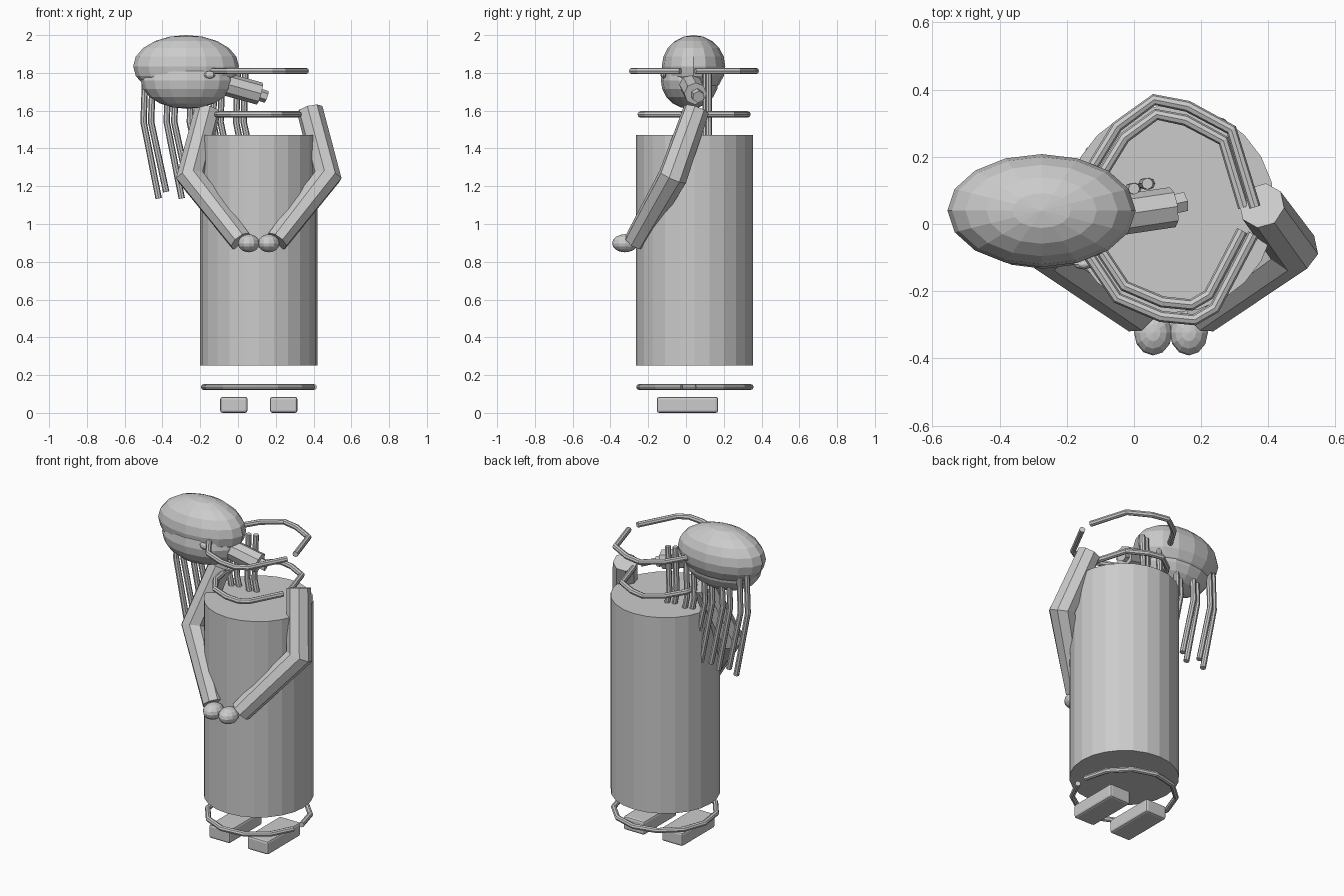
import bpy
from math import sin, cos, pi, radians
from mathutils import Vector

cube = bpy.data.objects.get("Cube")
if cube:
    bpy.data.objects.remove(cube, do_unlink=True)

CX, CY = 0.11, 0.045   # body axis

clay = bpy.data.materials.new("plain_grey")
clay.use_nodes = True
clay.diffuse_color = (0.6, 0.6, 0.6, 1)
clay.node_tree.nodes["Principled BSDF"].inputs["Base Color"].default_value = (0.6, 0.6, 0.6, 1)


def finish(name):
    ob = bpy.context.object
    ob.name = name
    ob.data.materials.append(clay)
    return ob


def ball(name, loc, radii, segments=16, rings=10):
    bpy.ops.mesh.primitive_uv_sphere_add(segments=segments, ring_count=rings, radius=1, location=loc)
    ob = finish(name)
    ob.scale = radii
    return ob


def rod(name, a, b, radius, sides):
    a, b = Vector(a), Vector(b)
    bpy.ops.mesh.primitive_cylinder_add(vertices=sides, radius=radius, depth=(b - a).length,
                                        location=(a + b) / 2)
    ob = finish(name)
    ob.rotation_euler = (b - a).to_track_quat('Z', 'Y').to_euler()
    return ob


def tube(name, points, radius, widths=None):
    curve = bpy.data.curves.new(name, 'CURVE')
    curve.dimensions = '3D'
    curve.bevel_depth = radius
    curve.bevel_resolution = 2
    curve.use_fill_caps = True
    spline = curve.splines.new('POLY')
    spline.points.add(len(points) - 1)
    for i, p in enumerate(points):
        spline.points[i].co = (*p, 1)
        spline.points[i].radius = widths[i] if widths else 1
    spline.use_smooth = False
    ob = bpy.data.objects.new(name, curve)
    bpy.context.collection.objects.link(ob)
    bpy.ops.object.select_all(action='DESELECT')
    ob.select_set(True)
    bpy.context.view_layer.objects.active = ob
    bpy.ops.object.convert(target='MESH')
    return finish(name)


# Body
rod("body", (CX, CY, 0.25), (CX, CY, 1.47), 0.31, 24)

# Head, hair cap, ear and pipe-like neck
ball("hair_cap", (-0.275, 0.04, 1.835), (0.28, 0.168, 0.165))
ball("head", (-0.27, 0.02, 1.76), (0.245, 0.153, 0.15))
ball("ear", (-0.15, -0.12, 1.79), (0.03, 0.015, 0.02), 8, 6)
rod("neck", (-0.12, 0.015, 1.755), (0.115, 0.05, 1.69), 0.06, 8)
rod("neck_tip", (0.10, 0.055, 1.69), (0.15, 0.066, 1.673), 0.033, 6)

# Hair strands in pairs
for pair in range(5):
    for side in range(2):
        x = -0.49 + pair * 0.1225 + side * 0.04
        y = 0.105 + side * 0.015
        tube("hair_strand", [(x, y, 1.82), (x - 0.01, y, 1.54),
                             (x + 0.07, y, 1.135 + side * 0.035)], 0.017)

# Open necklace hoops
hoop = [(.36, .05), (.29, .28), (.16, .35), (.06, .37), (-.05, .29), (-.13, .16), (-.15, .03),
        (-.13, -.1), (-.05, -.22), (.08, -.275), (.18, -.285), (.24, -.25), (.355, -.03)]
for name, z, k in (("upper_hoop", 1.81, 1), ("lower_hoop", 1.58, 0.865)):
    tube(name, [(CX + (x - CX) * k, CY + (y - CY) * k, z) for x, y in hoop], 0.017)

# Hem hoop with a gap on the left side
hem = [radians(1 + i * 346 / 12) for i in range(13)]
tube("hem_hoop", [(CX + 0.292 * cos(a), CY + 0.297 * sin(a), 0.137) for a in hem], 0.016)

# Arms, hands and feet, mirrored about the body axis
for side, s in (("left", 1), ("right", -1)):
    tube(side + "_arm", [(CX + s * 0.27, 0.055, 1.605), (CX + s * 0.362, -0.07, 1.25),
                         (CX + s * 0.095, -0.265, 0.91)], 0.07, (1, 1.12, 0.9))
    ball(side + "_hand", (CX + s * 0.053, -0.323, 0.898), (0.057, 0.068, 0.048), 12, 8)
    bpy.ops.mesh.primitive_cube_add(size=1, location=(CX + s * 0.132, 0.008, 0.0425))
    foot = finish(side + "_foot")
    foot.scale = (0.145, 0.325, 0.085)
    bpy.ops.object.transform_apply(location=False, rotation=False, scale=True)
    bevel = foot.modifiers.new("soft_edges", 'BEVEL')
    bevel.width = 0.013
    bevel.segments = 2
